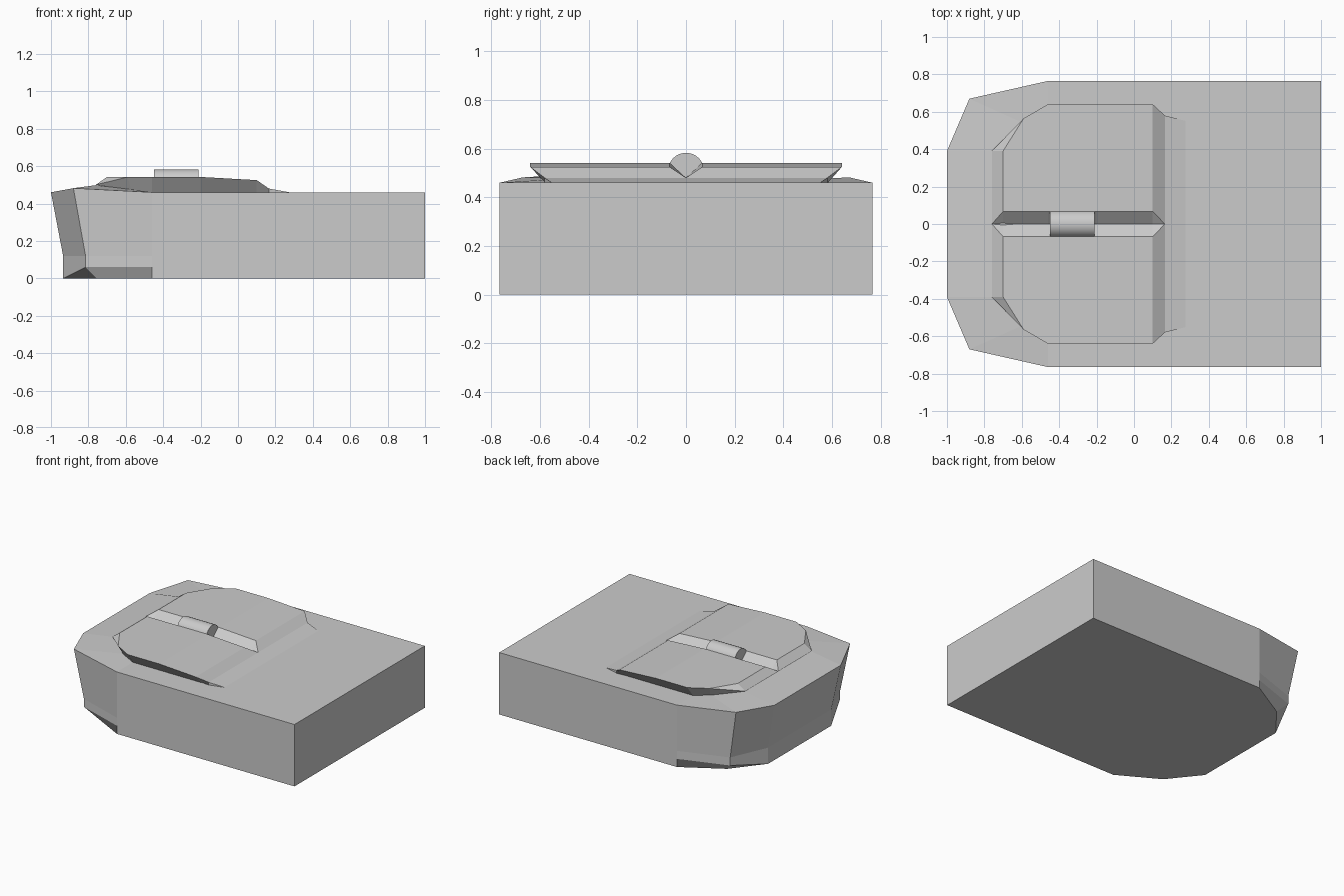
import bpy, bmesh, math

if "Cube" in bpy.data.objects:
    bpy.data.objects.remove(bpy.data.objects["Cube"])


def half_shell(name, rows, extra=()):
    """Loft rows of points on the +y half, mirror over y, weld and cap."""
    bm = bmesh.new()

    def face(points):
        pts = []
        for p in points:
            if p not in pts:
                pts.append(p)
        if len(pts) < 3:
            return
        for s in (1, -1):
            bm.faces.new([bm.verts.new((x, y * s, z)) for x, y, z in pts][::s])

    for a, b in zip(rows, rows[1:]):
        for i in range(len(a) - 1):
            face([a[i], a[i + 1], b[i + 1], b[i]])
    for pts in extra:
        face(pts)
    bmesh.ops.remove_doubles(bm, verts=bm.verts, dist=0.0005)
    bmesh.ops.holes_fill(bm, edges=[e for e in bm.edges if e.is_boundary], sides=0)
    bmesh.ops.recalc_face_normals(bm, faces=bm.faces)
    if bm.calc_volume(signed=True) < 0:
        bmesh.ops.reverse_faces(bm, faces=bm.faces)
    me = bpy.data.meshes.new(name)
    bm.to_mesh(me)
    bm.free()
    ob = bpy.data.objects.new(name, me)
    bpy.context.collection.objects.link(ob)
    return ob


# Main block: rows run around the outline, each from base up to the inner top
W = 0.765
body_rows = [
    [(-.935, 0, 0), (-.935, 0, 0), (-.935, 0, .12), (-1, 0, .46), (-.76, 0, .498)],
    [(-.935, .37, 0), (-.935, .37, 0), (-.935, .37, .12), (-1, .39, .46), (-.76, .39, .498)],
    [(-.755, .595, 0), (-.815, .645, .06), (-.815, .645, .12), (-.88, .67, .482), (-.57, .53, .475)],
    [(-.46, W, 0), (-.46, W, .06), (-.46, W, .12), (-.46, W, .46), (-.46, .575, .46)],
    [(1, W, 0), (1, W, .06), (1, W, .12), (1, W, .46), (1, .575, .46)],
]
mid = (-.46, 0, .46)
inner = [r[-1] for r in body_rows]
half_shell("body", body_rows, [
    inner[:4] + [mid],                                     # top under the plate
    [inner[3], inner[4], (1, 0, .46), mid],                # rear top
    [r[0] for r in body_rows] + [(1, 0, 0)],               # underside
    body_rows[-1] + [(1, 0, .46), (1, 0, 0)],              # rear wall
])

# Raised plate: rows along x give groove floor, groove edge, mid, lip, undercut
G = 0.067
half_shell("raised_plate", [
    [(-.76, 0, .5), (-.76, 0, .5), (-.76, .39, .5), (-.76, .39, .5), (-.76, .39, .5)],
    [(-.70, 0, .49), (-.70, G, .542), (-.70, .39, .542), (-.59, .565, .542), (-.57, .53, .47)],
    [(-.46, 0, .48), (-.46, G, .542), (-.46, .39, .542), (-.46, .64, .542), (-.46, .575, .457)],
    [(-.20, 0, .48), (-.20, G, .542), (-.20, .39, .542), (-.20, .64, .542), (-.20, .575, .457)],
    [(.10, 0, .48), (.10, G, .525), (.10, .39, .525), (.10, .64, .525), (.10, .575, .457)],
    [(.165, 0, .48), (.165, 0, .48), (.165, .39, .48), (.165, .58, .48), (.165, .58, .457)],
    [(.28, 0, .459), (.28, 0, .459), (.28, .39, .459), (.28, .55, .459), (.28, .55, .457)],
])

# Round pin lying across the groove
bpy.ops.mesh.primitive_cylinder_add(vertices=24, radius=0.074, depth=0.24,
                                    location=(-.33, 0, .509),
                                    rotation=(0, math.pi / 2, 0))
pin = bpy.context.object
pin.name = "groove_pin"
bpy.ops.object.shade_smooth_by_angle(angle=math.radians(40))
